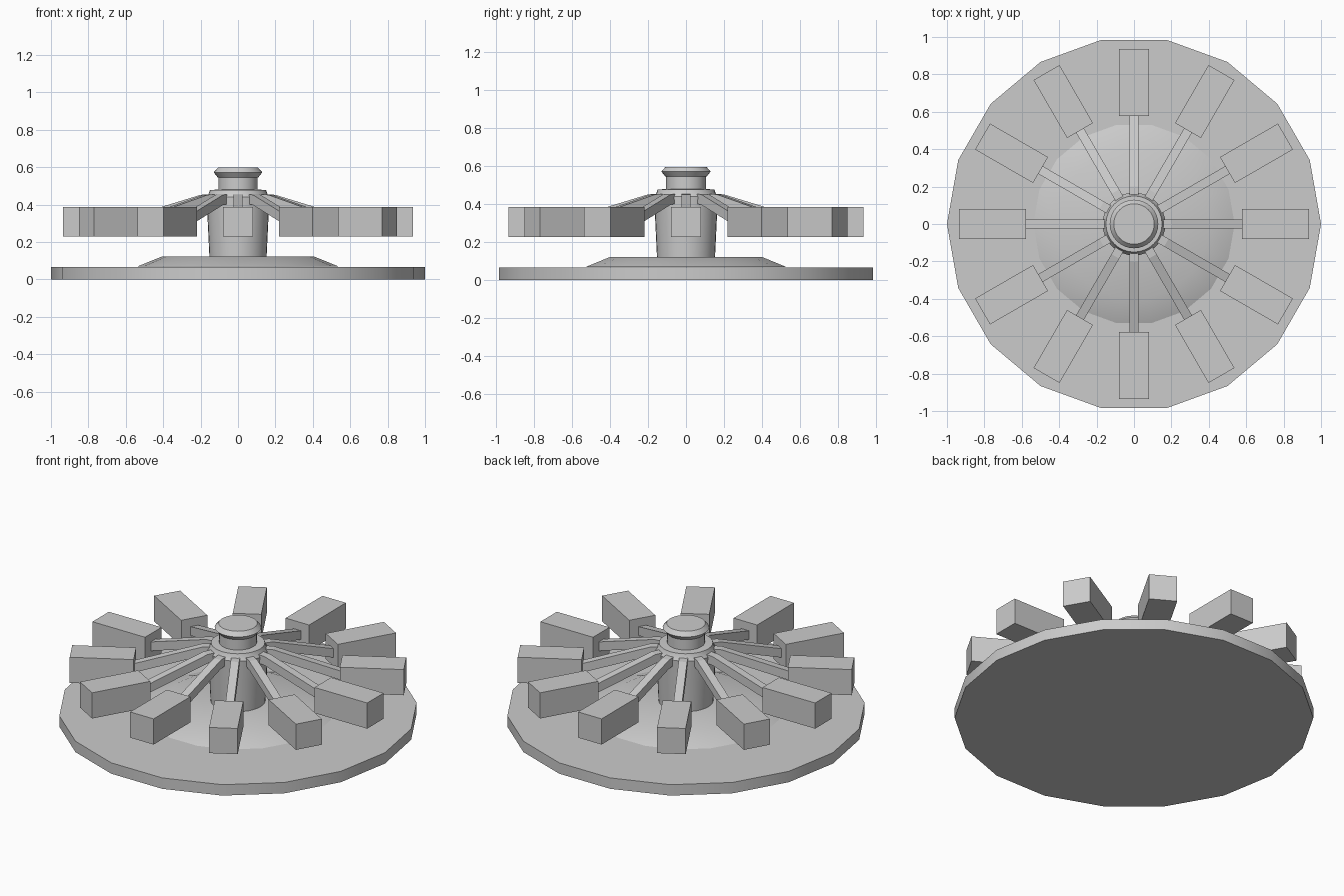
import bpy, math
from mathutils import Matrix

if "Cube" in bpy.data.objects:
    bpy.data.objects.remove(bpy.data.objects["Cube"])

ARMS = 12


def make(name, verts, faces, smooth=None):
    me = bpy.data.meshes.new(name)
    me.from_pydata(verts, [], faces)
    ob = bpy.data.objects.new(name, me)
    bpy.context.collection.objects.link(ob)
    bpy.context.view_layer.objects.active = ob
    ob.select_set(True)
    if smooth:
        bpy.ops.object.shade_smooth_by_angle(angle=math.radians(smooth))
    ob.select_set(False)
    return ob


def lathe(name, profile, n, smooth=30):
    """Closed solid of revolution from (radius, z) points, bottom to top."""
    verts = [(r * math.cos(2 * math.pi * i / n), r * math.sin(2 * math.pi * i / n), z)
             for r, z in profile for i in range(n)]
    faces = [(k * n + i, k * n + (i + 1) % n, (k + 1) * n + (i + 1) % n, (k + 1) * n + i)
             for k in range(len(profile) - 1) for i in range(n)]
    top = (len(profile) - 1) * n
    faces += [tuple(reversed(range(n))), tuple(range(top, top + n))]
    return make(name, verts, faces, smooth)


def bar(name, sections, width, angle):
    """Radial bar from (radius, bottom z, top z) sections, turned about z."""
    h = width / 2
    verts = []
    for r, z0, z1 in sections:
        verts += [(r, -h, z0), (r, h, z0), (r, h, z1), (r, -h, z1)]
    faces = [(0, 3, 2, 1)]
    for k in range(len(sections) - 1):
        a = k * 4
        faces += [(a + i, a + (i + 1) % 4, a + 4 + (i + 1) % 4, a + 4 + i) for i in range(4)]
    e = len(verts) - 4
    faces.append((e, e + 1, e + 2, e + 3))
    ob = make(name, verts, faces)
    ob.data.transform(Matrix.Rotation(angle, 4, 'Z'))
    return ob


# Base plate and raised step
lathe("base_plate", [(1.0, 0), (1.0, 0.067)], 18)
lathe("base_step", [(0.538, 0.069), (0.405, 0.123)], 18)

# Central column with collar, neck and knob
lathe("column", [(0.153, 0.123), (0.168, 0.44), (0.157, 0.456), (0.15, 0.478),
                 (0.105, 0.48), (0.105, 0.548)], 32)
lathe("knob", [(0.108, 0.545), (0.13, 0.572), (0.108, 0.597)], 32)

# Bent spokes carrying the blocks
for i in range(ARMS):
    a = 2 * math.pi * i / ARMS
    bar(f"spoke_{i:02d}", [(0.12, 0.405, 0.456), (0.2, 0.398, 0.452), (0.58, 0.28, 0.335)], 0.048, a)
    bar(f"block_{i:02d}", [(0.577, 0.228, 0.386), (0.935, 0.228, 0.386)], 0.16, a)
